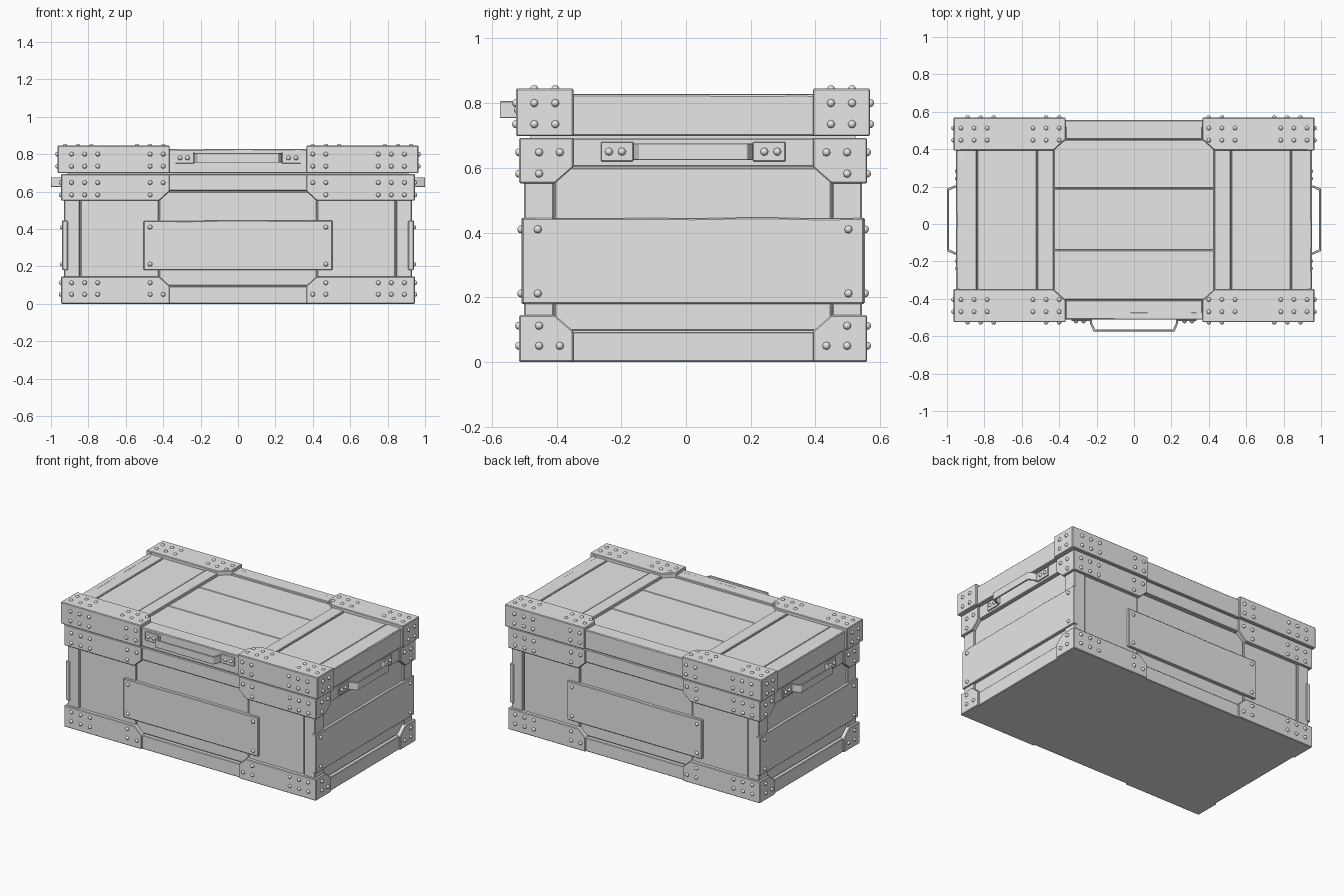
import bpy, bmesh, random
from mathutils import Vector, Matrix

random.seed(4)
if "Cube" in bpy.data.objects:
    bpy.data.objects.remove(bpy.data.objects["Cube"])

CY = 0.022  # chest centre in depth; the front handle balances it
grey = bpy.data.materials.new("plain_grey")
grey.use_nodes = True
grey.diffuse_color = (0.8, 0.8, 0.8, 1)
grey.node_tree.nodes["Principled BSDF"].inputs["Base Color"].default_value = (0.8, 0.8, 0.8, 1)

PLACE = {
    "front": lambda u, v, w: Vector((u, CY - w, v)),
    "back": lambda u, v, w: Vector((u, CY + w, v)),
    "left": lambda u, v, w: Vector((w, CY + u, v)),
    "right": lambda u, v, w: Vector((-w, CY + u, v)),
    "top": lambda u, v, w: Vector((u, CY + v, w)),
}
NORMAL = {"front": (0, -1, 0), "back": (0, 1, 0), "left": (1, 0, 0),
          "right": (-1, 0, 0), "top": (0, 0, 1)}


def finish(name, bm, bevel=0.0):
    bmesh.ops.recalc_face_normals(bm, faces=bm.faces)
    mesh = bpy.data.meshes.new(name)
    bm.to_mesh(mesh)
    bm.free()
    mesh.materials.append(grey)
    obj = bpy.data.objects.new(name, mesh)
    bpy.context.collection.objects.link(obj)
    if bevel:
        mod = obj.modifiers.new("worn_edges", "BEVEL")
        mod.width = bevel
        mod.segments = 1
    return obj


def plate(name, face, pts, outer, thick=0.04, bevel=0.004):
    """Flat outline on one face of the chest, extruded inward from outer."""
    bm = bmesh.new()
    place = PLACE[face]
    rings = [[bm.verts.new(place(u, v, w)) for u, v in pts] for w in (outer, outer - thick)]
    bm.faces.new(rings[0])
    bm.faces.new(rings[1][::-1])
    n = len(pts)
    for i in range(n):
        j = (i + 1) % n
        bm.faces.new((rings[0][i], rings[1][i], rings[1][j], rings[0][j]))
    return finish(name, bm, bevel)


def rect(u0, u1, v0, v1):
    return [(u0, v0), (u1, v0), (u1, v1), (u0, v1)]


def worn(u0, u1, v0, v1, wear=0.004, steps=8):
    """Rectangle whose upper edge is slightly uneven."""
    top = [(u1 + (u0 - u1) * i / steps, v1 - random.uniform(0, wear)) for i in range(steps + 1)]
    return [(u0, v0), (u1, v0)] + top


def flip(pts, s):
    return [(s * u, v) for u, v in pts]


def rivets(name, face, spots, outer):
    bm = bmesh.new()
    turn = Vector((0, 0, 1)).rotation_difference(Vector(NORMAL[face])).to_matrix().to_4x4()
    for u, v in spots:
        m = Matrix.Translation(PLACE[face](u, v, outer)) @ turn
        bmesh.ops.create_uvsphere(bm, u_segments=8, v_segments=6, radius=0.0125, matrix=m)
    for f in bm.faces:
        f.smooth = True
    finish(name, bm)


def box(name, hx, hy, z0, z1):
    plate(name, "top", rect(-hx, hx, -hy, hy), z1, z1 - z0, 0)


# Inner bodies that close the seams between boards
box("chest_core", 0.912, 0.502, 0.0, 0.70)
box("lid_core", 0.93, 0.515, 0.703, 0.806)

# face: (corner half width, bracket inner end, chamfer start, lid depth,
#        bracket depth, post depth, board depth)
LONG = dict(end=0.945, inner=0.365, cut=0.42, lid_end=0.965, lid=0.547, bracket=0.5375,
            post=0.522, board=0.531)
SHORT = dict(end=0.5375, inner=0.37, cut=0.427, lid_end=0.547, lid=0.965, bracket=0.946,
             post=0.93, board=0.94)

for face in ("front", "back", "left", "right"):
    long_side = face in ("front", "back")
    d = LONG if long_side else SHORT
    e, a, c, le = d["end"], d["inner"], d["cut"], d["lid_end"]

    # Horizontal rails
    r = d["bracket"] - 0.01
    plate(face + "_bottom_rail", face, rect(-c, c, 0, 0.093), r)
    plate(face + "_upper_rail", face, rect(-c, c, 0.604, 0.692), r)
    plate(face + "_lid_rail", face, worn(-c, c, 0.699, 0.828), d["lid"] - 0.014)

    for s, side in ((-1, "a"), (1, "b")):
        tag = face + "_" + side
        # Corner brackets
        low = [(e, 0), (e, 0.145), (c, 0.145), (a, 0.095), (a, 0)]
        mid = [(e, 0.693), (e, 0.552), (c, 0.552), (a, 0.602), (a, 0.693)]
        plate(tag + "_foot_bracket", face, flip(low, s), d["bracket"])
        plate(tag + "_upper_bracket", face, flip(mid, s), d["bracket"])
        plate(tag + "_lid_bracket", face, flip(rect(a, le, 0.698, 0.845), s), d["lid"])

        # Corner posts and outer panels
        if long_side:
            plate(tag + "_post", face, flip(rect(0.845, 0.93, 0.1, 0.6), s), d["post"])
            plate(tag + "_panel", face, flip(rect(0.423, 0.842, 0.1, 0.6), s), 0.514)
        else:
            plate(tag + "_post", face, flip(rect(0.43, 0.522, 0.1, 0.6), s), d["post"])

        # Bracket rivets
        outer_cols = (0.89, 0.82, 0.75) if long_side else (0.476,)
        inner_cols = (0.47, 0.40) if long_side else (0.412,)
        full = outer_cols + inner_cols
        part = outer_cols + inner_cols[:1] if long_side else outer_cols
        spots = [(u, v) for u in full for v in (0.05, 0.648)]
        spots += [(u, v) for u in part for v in (0.112, 0.582)]
        rivets(tag + "_bracket_rivets", face, flip(spots, s), d["bracket"])
        lid_cols = full if long_side else (0.491, 0.426)
        spots = [(u, v) for u in lid_cols for v in (0.735, 0.80)]
        rivets(tag + "_lid_rivets", face, flip(spots, s), d["lid"])

    # Centre boards
    half = 0.505 if long_side else 0.528
    plate(face + "_centre_panel", face, rect(-c, c, 0.097, 0.60), 0.509 if long_side else 0.92)
    plate(face + "_cross_board", face, worn(-half, half, 0.18, 0.446), d["board"], 0.03)
    pin = 0.47 if long_side else 0.48
    rivets(face + "_board_rivets", face,
           [(s * pin, v) for s in (-1, 1) for v in (0.212, 0.41)], d["board"])

# Lid top: corner plates, straps and planks
for sx, xn in ((-1, "right"), (1, "left")):
    for sy, yn in ((-1, "front"), (1, "back")):
        shape = [(0.965, 0.547), (0.965, 0.372), (0.43, 0.372), (0.365, 0.43), (0.365, 0.547)]
        tag = xn + "_" + yn
        plate(tag + "_top_bracket", "top", [(sx * x, sy * y) for x, y in shape], 0.845)
        spots = [(sx * x, sy * y) for x in (0.925, 0.855, 0.785, 0.54, 0.47, 0.40)
                 for y in (0.491, 0.426)]
        rivets(tag + "_top_rivets", "top", spots, 0.843)
    for name, x0, x1, z in (("strap", 0.43, 0.518, 0.829), ("side_plank", 0.521, 0.837, 0.823),
                            ("end_strip", 0.84, 0.949, 0.826)):
        plate(xn + "_top_" + name, "top", flip(rect(x0, x1, -0.40, 0.40), sx), z)

for name, y0, y1 in (("front", -0.427, -0.164), ("middle", -0.161, 0.166), ("back", 0.169, 0.427)):
    plate(name + "_top_plank", "top", rect(-0.427, 0.427, y0, y1), 0.816, bevel=0.003)
for s, name in ((-1, "front"), (1, "back")):
    lip = [(-0.365, 0.43), (0.365, 0.43), (0.365, 0.532), (-0.365, 0.532)]
    plate(name + "_top_rail", "top", [(u, s * v) for u, v in lip], 0.827)


# Handles: a bent strap between two riveted end plates
def handle(face, base, reach, grip, plate_end, z0, z1):
    spots = []
    zm = (z0 + z1) / 2
    for s, side in ((-1, "a"), (1, "b")):
        plate(face + "_handle_plate_" + side, face,
              flip(rect(grip, plate_end, z0, z1), s), base + 0.008, 0.03, 0.002)
        spots += [(s * (grip + 0.035), zm), (s * (plate_end - 0.025), zm)]
    rivets(face + "_handle_rivets", face, spots, base + 0.008)
    t = 0.011
    path = [(-grip, base - 0.01), (-grip, base + 0.02), (-grip + 0.018, reach),
            (grip - 0.018, reach), (grip, base + 0.02), (grip, base - 0.01)]
    inner = [(u * (grip - t) / grip, w - (t if abs(w - reach) < 0.001 else 0)) for u, w in path]
    ring = path + inner[::-1]
    if face == "front":
        ring = [(u, -w) for u, w in ring]
    else:
        s = 1 if face == "left" else -1
        ring = [(s * w, u) for u, w in ring]
    plate(face + "_handle_grip", "top", ring, z1 - 0.004, z1 - z0 - 0.008, 0.002)


handle("front", 0.533, 0.597, 0.235, 0.335, 0.75, 0.81)
handle("left", 0.936, 1.0, 0.185, 0.285, 0.62, 0.68)
handle("right", 0.936, 1.0, 0.185, 0.285, 0.62, 0.68)
